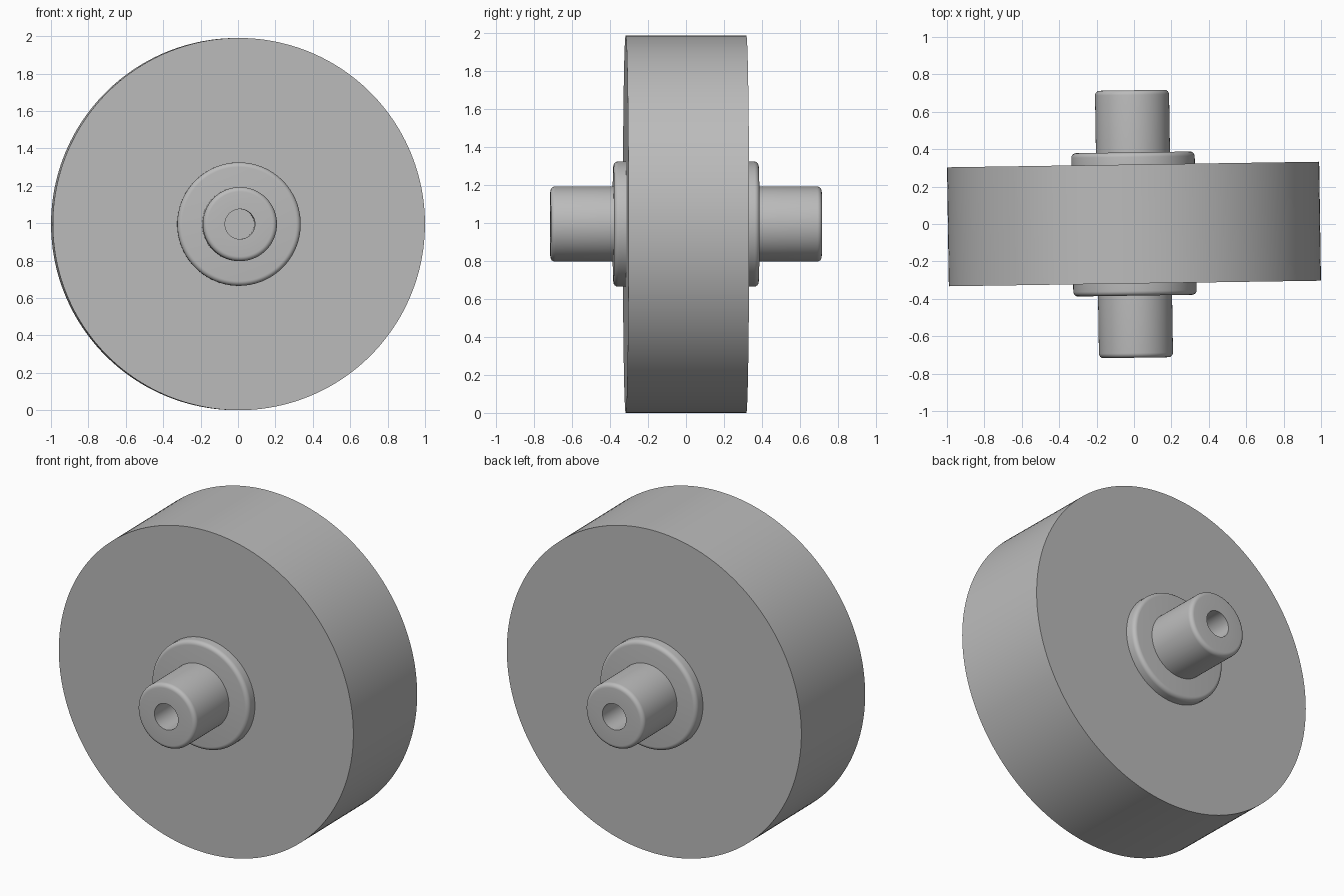
import bpy, bmesh, math
from mathutils import Matrix, Vector

cube = bpy.data.objects.get("Cube")
if cube:
    bpy.data.objects.remove(cube, do_unlink=True)

grey = bpy.data.materials.new("plain grey")
grey.use_nodes = True
colour = (0.5, 0.5, 0.5, 1)
grey.diffuse_color = colour
grey.node_tree.nodes["Principled BSDF"].inputs["Base Color"].default_value = colour

R = 0.995            # wheel radius
HALF = 0.318         # half the wheel width
COLLAR = 0.383       # outer face of the collar
END = 0.715          # end of the axle stub
ROUND = 0.025        # rounded edge radius
YAW = 0.015          # slight turn of the whole wheel


def rounded(r, y, steps=6):
    """Quarter-circle edge from the side wall (radius r) to the flat face at y."""
    angles = [math.pi / 2 * i / steps for i in range(steps + 1)]
    return [(r - ROUND + ROUND * math.cos(a), y - ROUND + ROUND * math.sin(a))
            for a in angles]


def lathe(name, profile, side=1, segments=128):
    """Spin a (radius, y) profile around the axle."""
    bm = bmesh.new()
    verts = [bm.verts.new((r, y * side, 0)) for r, y in profile]
    edges = [bm.edges.new(pair) for pair in zip(verts, verts[1:])]
    bmesh.ops.spin(bm, geom=verts + edges, cent=(0, 0, 0), axis=(0, 1, 0),
                   angle=math.tau, steps=segments)
    bmesh.ops.remove_doubles(bm, verts=bm.verts, dist=0.0001)
    bmesh.ops.recalc_face_normals(bm, faces=bm.faces)
    bm.transform(Matrix.Translation(Vector((0, 0, R))) @ Matrix.Rotation(YAW, 4, 'Z'))
    mesh = bpy.data.meshes.new(name)
    bm.to_mesh(mesh)
    bm.free()
    mesh.materials.append(grey)
    obj = bpy.data.objects.new(name, mesh)
    bpy.context.collection.objects.link(obj)
    bpy.ops.object.select_all(action='DESELECT')
    obj.select_set(True)
    bpy.context.view_layer.objects.active = obj
    bpy.ops.object.shade_smooth_by_angle(angle=math.radians(30))
    return obj


# Solid wheel
lathe("wheel", [(0, -HALF), (R, -HALF), (R, HALF), (0, HALF)], segments=192)

# Collar and bored axle stub on each face
for label, side in (("front", -1), ("back", 1)):
    lathe(label + "_collar",
          [(0, HALF - 0.02), (0.33, HALF - 0.02)] + rounded(0.33, COLLAR) + [(0, COLLAR)],
          side)
    bore = [(0.08, END), (0.08, END - 0.3), (0, END - 0.3)]
    lathe(label + "_axle",
          [(0, COLLAR - 0.02), (0.198, COLLAR - 0.02)] + rounded(0.198, END) + bore,
          side)
